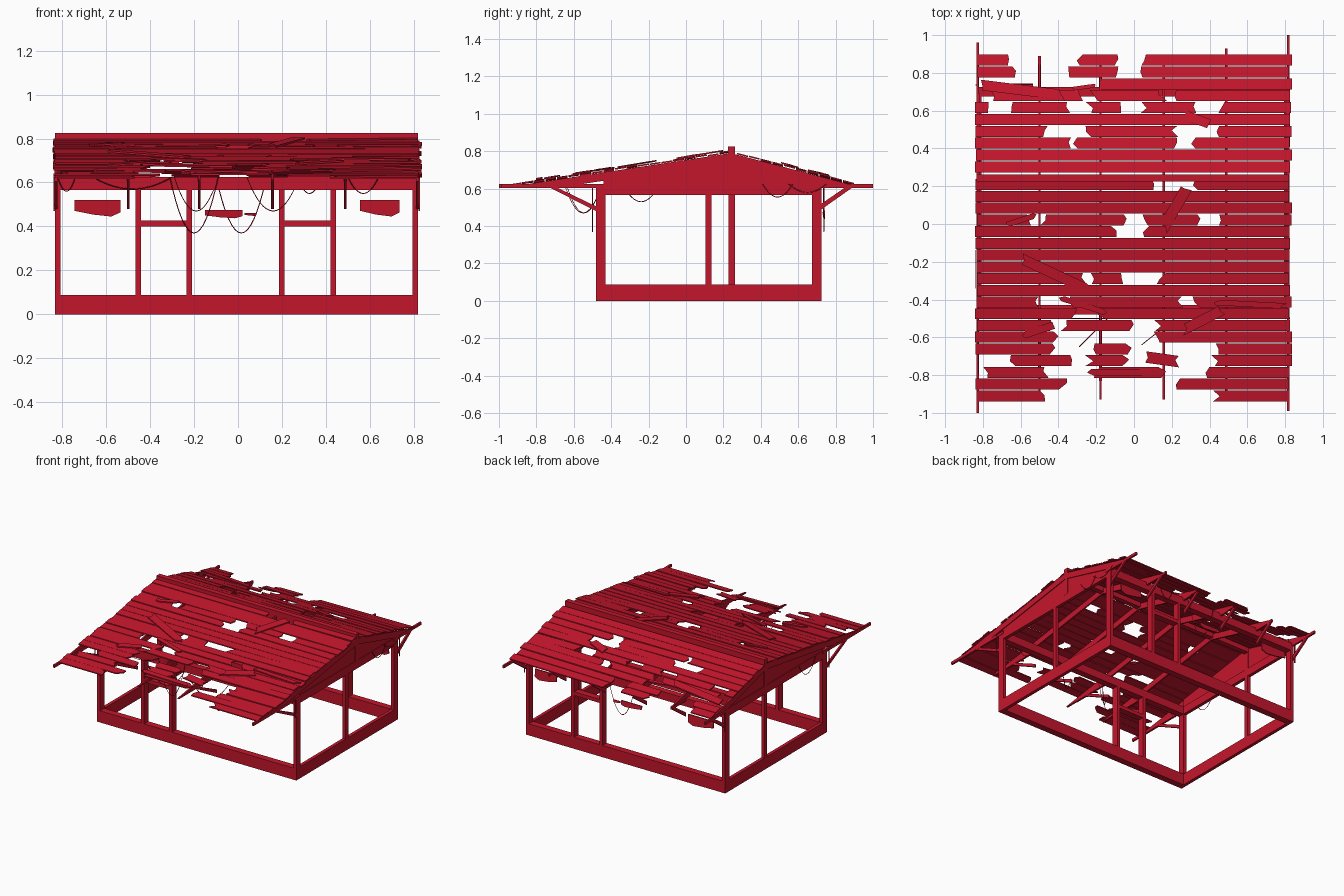
import bpy, bmesh, math, random
from mathutils import Vector
random.seed(4)

mat = bpy.data.materials.new("red_wood")
mat.diffuse_color = (0.55, 0.008, 0.025, 1)
RIDGE = 0.24


def roof(y):
    return 0.79 - (RIDGE - y) * 0.152 if y < RIDGE else 0.79 - (y - RIDGE) * 0.262


def finish(name, bm):
    bmesh.ops.recalc_face_normals(bm, faces=bm.faces)
    me = bpy.data.meshes.new(name)
    bm.to_mesh(me)
    bm.free()
    ob = bpy.data.objects.new(name, me)
    bpy.context.collection.objects.link(ob)
    me.materials.append(mat)
    return ob


def prism(bm, bottom, offset):
    a = [bm.verts.new(p) for p in bottom]
    b = [bm.verts.new(Vector(p) + Vector(offset)) for p in bottom]
    n = len(a)
    bm.faces.new(a)
    bm.faces.new(b[::-1])
    for i in range(n):
        bm.faces.new((a[i], a[(i + 1) % n], b[(i + 1) % n], b[i]))


def box(bm, x0, x1, y0, y1, z0, z1):
    prism(bm, [(x0, y0, z0), (x1, y0, z0), (x1, y1, z0), (x0, y1, z0)], (0, 0, z1 - z0))


def side(bm, x, w, pts):
    prism(bm, [(x - w / 2, y, z) for y, z in pts], (w, 0, 0))


# Sill ring and top plate ring
for name, z0, z1 in (("sill_frame", 0, 0.087), ("top_plate_frame", 0.565, 0.625)):
    bm = bmesh.new()
    for y in (-0.48, 0.675):
        box(bm, -0.833, 0.82, y, y + 0.05, z0, z1)
    for x in (-0.833, 0.795):
        box(bm, x, x + 0.025, -0.43, 0.675, z0, z1)
    finish(name, bm)

# Corner posts and middle wall posts
bm = bmesh.new()
for x in (-0.833, 0.795):
    for y in (-0.48, 0.675):
        box(bm, x, x + 0.025, y, y + 0.05, 0.087, 0.565)
box(bm, 0.795, 0.82, 0.103, 0.137, 0.087, 0.565)
box(bm, -0.833, -0.808, 0.228, 0.262, 0.087, 0.565)
finish("wall_posts", bm)

# Door frames: front left and back right
for name, xa, xb, y in (("front_door_frame", -0.467, -0.235, -0.48),
                        ("back_door_frame", 0.186, 0.42, 0.675)):
    bm = bmesh.new()
    for x in (xa, xb):
        box(bm, x, x + 0.025, y, y + 0.05, 0.087, 0.565)
    box(bm, xa + 0.025, xb, y, y + 0.05, 0.4, 0.427)
    finish(name, bm)

# Gable panels with king posts
bm = bmesh.new()
for x in (-0.822, 0.81):
    side(bm, x, 0.012, [(-0.44, 0.62), (0.69, 0.62), (0.69, roof(0.69)), (RIDGE, 0.79), (-0.44, roof(-0.44))])
    box(bm, x - 0.011, x + 0.011, 0.222, 0.262, 0.62, 0.785)
finish("gable_walls", bm)

# Ridge beam
bm = bmesh.new()
box(bm, -0.833, 0.82, 0.224, 0.262, 0.755, 0.825)
finish("ridge_beam", bm)

# Rafters, eave outriggers and diagonal braces
raft, outr, brace = bmesh.new(), bmesh.new(), bmesh.new()
for x, yf, yb in ((-0.828, -1, 0.96), (-0.5, -0.81, 0.89), (-0.177, -0.83, 0.8),
                  (0.157, -0.72, 0.8), (0.488, -0.9, 0.93), (0.816, -0.99, 1)):
    side(raft, x, 0.012, [(-0.93, 0.606), (-0.68, 0.606), (RIDGE, 0.745), (RIDGE, 0.79), (-0.93, roof(-0.93))])
    side(raft, x, 0.012, [(0.86, 0.61), (0.74, 0.61), (RIDGE, 0.745), (RIDGE, 0.79), (0.86, roof(0.86))])
    for ya, yb2 in ((yf, -0.43), (0.67, yb)):
        box(outr, x - 0.007, x + 0.007, ya, yb2, 0.604, 0.624)
    side(brace, x, 0.012, [(-0.73, 0.606), (-0.69, 0.606), (-0.48, 0.505), (-0.48, 0.48)])
    side(brace, x, 0.012, [(0.89, 0.606), (0.85, 0.606), (0.725, 0.52), (0.725, 0.49)])
finish("rafters", raft)
finish("eave_outriggers", outr)
finish("eave_braces", brace)


# Weathered roof boards: broken ends, laid on the slope
def plank(bm, cx, cy, length, width, angle=0, lift=0.0, jag=(True, True), tilt=0.0):
    h, w = length / 2, width / 2

    def end(j):
        return [random.uniform(0, min(0.05, length / 5)) if j else 0 for _ in range(3)]
    a, b = end(jag[0]), end(jag[1])
    out = [(-h + a[0], -w), (h - b[0], -w), (h - b[1], w * 0.2), (h - b[2], w), (-h + a[2], w), (-h + a[1], -w * 0.1)]
    c, s = math.cos(angle), math.sin(angle)
    slope = 0.152 if cy < RIDGE else -0.262
    pts = []
    for u, v in out:
        x, y = cx + u * c - v * s, cy + u * s + v * c
        pts.append((x, y, roof(cy) + slope * (y - cy) + lift + tilt * u))
    prism(bm, pts, (0, 0, 0.008))


def slope_boards(name, start, step, width, rows):
    bm = bmesh.new()
    for i, gaps in enumerate(rows):
        left, right = -0.835 + random.uniform(-0.008, 0.006), 0.82 + random.uniform(-0.004, 0.018)
        cuts = [left] + list(gaps) + [right]
        for k in range(0, len(cuts), 2):
            x0, x1 = cuts[k], cuts[k + 1]
            if x1 - x0 > 0.03:
                t = random.uniform(-0.012, 0.012) if k else 0
                plank(bm, (x0 + x1) / 2, start + i * step, x1 - x0, width, 0,
                      random.uniform(0, 0.006), (x0 != left, x1 != right), t)
    return finish(name, bm)


# Each row lists gap start and end pairs, ridge to eave
slope_boards("front_roof_boards", 0.208, -0.0621, 0.058, [
    (0.11, 0.3), (), (), (-0.53, -0.5, -0.03, 0.03, 0.38, 0.43), (-0.09, 0.03),
    (), (), (), (-0.24, -0.23, -0.03, 0.12), (), (-0.5, -0.34, 0.27, 0.3),
    (-0.3, -0.2), (-0.42, -0.4, 0.0, 0.1), (-0.38, 0.1), (-0.4, -0.24, 0.0, 0.4),
    (-0.835, -0.66, -0.3, -0.26, -0.02, 0.4), (-0.835, -0.8, -0.45, -0.22, 0.17, 0.36),
    (-0.35, 0.2), (-0.46, 0.41)])
slope_boards("back_roof_boards", 0.302, 0.0629, 0.058, [
    (), (), (-0.31, -0.34, 0.26, 0.28), (-0.45, -0.26, 0.24, 0.42), (),
    (-0.77, -0.69, -0.33, -0.26, -0.04, 0.02, 0.36, 0.43),
    (-0.835, -0.76, -0.26, -0.24, 0.18, 0.21), (-0.835, -0.19),
    (-0.6, -0.35, -0.08, 0.0), (-0.64, -0.31, -0.08, 0.02)])

# Loose slipped boards lying across the roof
bm = bmesh.new()
for cx, cy, ln, deg, w in ((-0.41, -0.27, 0.42, -25, 0.055), (0.36, -0.51, 0.27, 27, 0.055),
                           (0.22, 0.09, 0.31, 60, 0.06), (-0.6, 0.71, 0.49, -7, 0.055),
                           (0.14, -0.715, 0.21, -8, 0.06), (-0.27, -0.43, 0.3, -18, 0.03),
                           (0.33, 0.555, 0.19, -20, 0.05), (-0.5, -0.56, 0.2, 18, 0.04),
                           (0.62, -0.425, 0.4, -3, 0.03), (-0.26, 0.725, 0.15, 8, 0.02),
                           (-0.05, -0.785, 0.4, 0, 0.035), (-0.6, 0.02, 0.18, 18, 0.03)):
    plank(bm, cx, cy, ln, w, math.radians(deg), 0.014, (True, True), random.uniform(-0.02, 0.02))
finish("loose_roof_boards", bm)

# Broken boards dangling below the back eave
bm = bmesh.new()
for x0, x1, z0, z1 in ((-0.745, -0.535, 0.445, 0.52), (0.555, 0.735, 0.445, 0.52),
                       (-0.15, 0.02, 0.437, 0.475), (0.03, 0.085, 0.448, 0.462)):
    w, h = x1 - x0, z1 - z0
    prism(bm, [(x0, 0.73, z1), (x1, 0.73, z1), (x1, 0.735, z0 + h * 0.25), (x1 - w * 0.2, 0.735, z0),
               (x0 + w * 0.4, 0.735, z0 + h * 0.12), (x0, 0.735, z0 + h * 0.35)], (0, 0.008, 0))
finish("hanging_boards", bm)


# Sagging cables under the eaves
def cable(name, p, q, low):
    cu = bpy.data.curves.new(name, 'CURVE')
    cu.dimensions = '3D'
    cu.bevel_depth = 0.0022
    cu.bevel_resolution = 0
    sp = cu.splines.new('POLY')
    n = 16
    sp.points.add(n)
    p, q = Vector(p), Vector(q)
    for i in range(n + 1):
        t = i / n
        v = p.lerp(q, t)
        v.z -= ((p.z + q.z) / 2 - low) * 4 * t * (1 - t)
        sp.points[i].co = (*v, 1)
    cu.materials.append(mat)
    bpy.context.collection.objects.link(bpy.data.objects.new(name, cu))


for i, (x0, x1, y0, y1, low) in enumerate((
        (-0.31, -0.09, -0.5, -0.5, 0.37), (-0.1, 0.13, 0.737, 0.737, 0.37),
        (-0.29, -0.09, -0.65, -0.45, 0.47), (0.04, 0.28, -0.64, -0.45, 0.47),
        (-0.66, -0.3, -0.5, -0.5, 0.57), (-0.82, -0.74, -0.5, -0.5, 0.56),
        (0.27, 0.38, 0.737, 0.737, 0.55), (0.5, 0.64, -0.5, -0.5, 0.55),
        (-0.838, -0.838, -0.34, -0.14, 0.53), (0.825, 0.825, 0.41, 0.57, 0.555),
        (0.825, 0.825, 0.55, 0.75, 0.58))):
    cable(f"cable_{i + 1}", (x0, y0, 0.625), (x1, y1, 0.625), low)

# Short rope ends at the corners
bm = bmesh.new()
for x in (-0.836, 0.824):
    box(bm, x - 0.003, x + 0.003, -0.502, -0.496, 0.48, 0.62)
    box(bm, x - 0.003, x + 0.003, 0.732, 0.738, 0.47, 0.61)
finish("rope_ends", bm)
